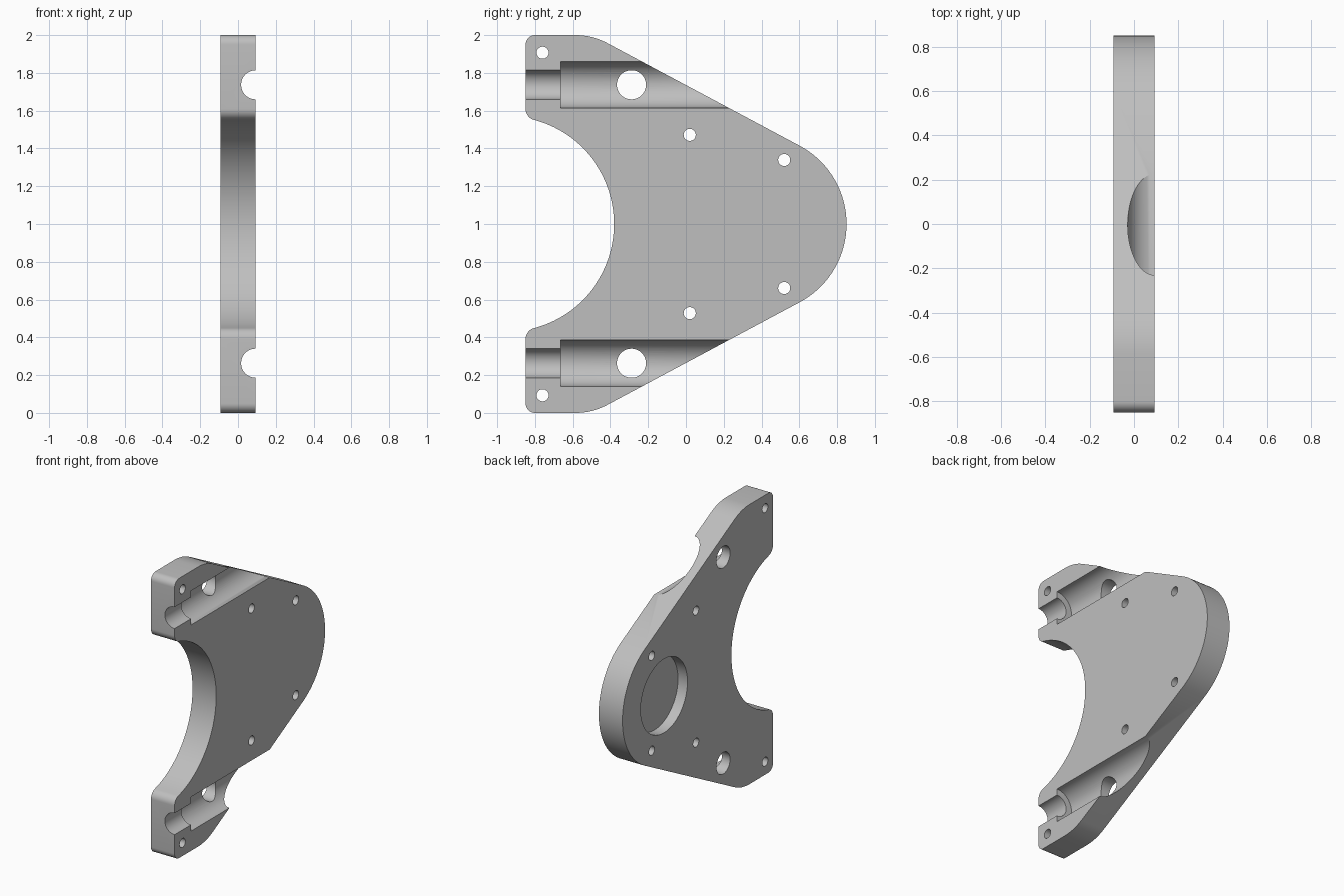
import bpy, bmesh
from math import pi, sin, cos, tan, atan2, sqrt, radians
from mathutils import Matrix, Vector

cube = bpy.data.objects.get("Cube")
if cube:
    bpy.data.objects.remove(cube, do_unlink=True)

HALF = 0.0935            # half of the plate thickness
BACK, FRONT = 0.85, -0.85
MID = 1.0                # height of the symmetry line

grey = bpy.data.materials.new("machined grey")
grey.use_nodes = True
colour = (0.52, 0.52, 0.52, 1)
grey.diffuse_color = colour
grey.node_tree.nodes["Principled BSDF"].inputs["Base Color"].default_value = colour


def arc(cy, cz, r, a0, a1, n):
    """Points on an arc in the y-z plane."""
    return [(cy + r * cos(a0 + (a1 - a0) * i / n), cz + r * sin(a0 + (a1 - a0) * i / n))
            for i in range(n + 1)]


def make_object(name, bm):
    bmesh.ops.recalc_face_normals(bm, faces=bm.faces)
    mesh = bpy.data.meshes.new(name)
    bm.to_mesh(mesh)
    bm.free()
    mesh.materials.append(grey)
    obj = bpy.data.objects.new(name, mesh)
    bpy.context.scene.collection.objects.link(obj)
    return obj


# Upper half of the outline, heights measured from the symmetry line
nose_y, nose_r = 0.38, 0.47
slope = radians(28.1)
normal = pi / 2 - slope
tangent = (nose_y + nose_r * cos(normal), nose_r * sin(normal))
shoulder_r = 0.36
shoulder_y = tangent[0] - (1 - tangent[1]) / tan(slope) - shoulder_r * tan(slope / 2)
bite_y, bite_r = -0.95, 0.57
fillet = 0.06
tip_y = FRONT + fillet
tip_z = sqrt((bite_r + fillet) ** 2 - (tip_y - bite_y) ** 2)
touch = atan2(tip_z, tip_y - bite_y)

half = arc(nose_y, 0, nose_r, 0, normal, 24)
half += arc(shoulder_y, 1 - shoulder_r, shoulder_r, normal, pi / 2, 10)
half += arc(FRONT + 0.05, 0.95, 0.05, pi / 2, pi, 8)
half += arc(tip_y, tip_z, fillet, pi, pi + touch, 10)
half += arc(bite_y, 0, bite_r, touch, 0, 32)[1:]
outline = half + [(y, -z) for y, z in reversed(half[1:-1])]

# Plate: outline extruded across x
bm = bmesh.new()
face = bm.faces.new([bm.verts.new((-HALF, y, MID + z)) for y, z in outline])
side = bmesh.ops.extrude_face_region(bm, geom=[face])
bmesh.ops.translate(bm, vec=(2 * HALF, 0, 0),
                    verts=[v for v in side["geom"] if isinstance(v, bmesh.types.BMVert)])
plate = make_object("bracket_plate", bm)
cutters = []


def cut(name, radius, start, end, segments=48):
    """Cylindrical cutter between two points, subtracted from the plate."""
    start, end = Vector(start), Vector(end)
    axis = end - start
    bm = bmesh.new()
    bmesh.ops.create_cone(bm, cap_ends=True, segments=segments, radius1=radius, radius2=radius,
                          depth=axis.length,
                          matrix=Matrix.Translation((start + end) / 2)
                          @ axis.to_track_quat('Z', 'Y').to_matrix().to_4x4())
    cutter = make_object(name, bm)
    cutter.hide_render = True
    mod = plate.modifiers.new(name, 'BOOLEAN')
    mod.operation = 'DIFFERENCE'
    mod.solver = 'EXACT'
    mod.object = cutter
    cutters.append(cutter)


# Stepped half-round channels and through holes, mirrored about the middle
for s, label in ((1, "upper"), (-1, "lower")):
    z = MID + s * 0.737
    cut(label + "_channel", 0.122, (HALF, -0.664, z), (HALF, 1, z), 64)
    cut(label + "_neck", 0.077, (HALF, -1, z), (HALF, -0.6, z))
    cut(label + "_port", 0.077, (-0.3, -0.288, z), (0.3, -0.288, z))
    for i, (y, dz) in enumerate(((-0.76, 0.907), (0.02, 0.472), (0.52, 0.339))):
        cut(f"{label}_bolt_hole_{i}", 0.032, (-0.3, y, MID + s * dz), (0.3, y, MID + s * dz), 32)

# Round blind pocket on the flat side
cut("round_pocket", 0.264, (-0.3, nose_y, MID), (-HALF + 0.075, nose_y, MID), 64)

# Bake the cuts, then drop the cutters
bpy.context.view_layer.update()
graph = bpy.context.evaluated_depsgraph_get()
baked = bpy.data.meshes.new_from_object(plate.evaluated_get(graph))
plate.modifiers.clear()
plate.data = baked
for cutter in cutters:
    bpy.data.objects.remove(cutter, do_unlink=True)

bpy.ops.object.select_all(action='DESELECT')
plate.select_set(True)
bpy.context.view_layer.objects.active = plate
bpy.ops.object.shade_smooth_by_angle(angle=radians(30))
